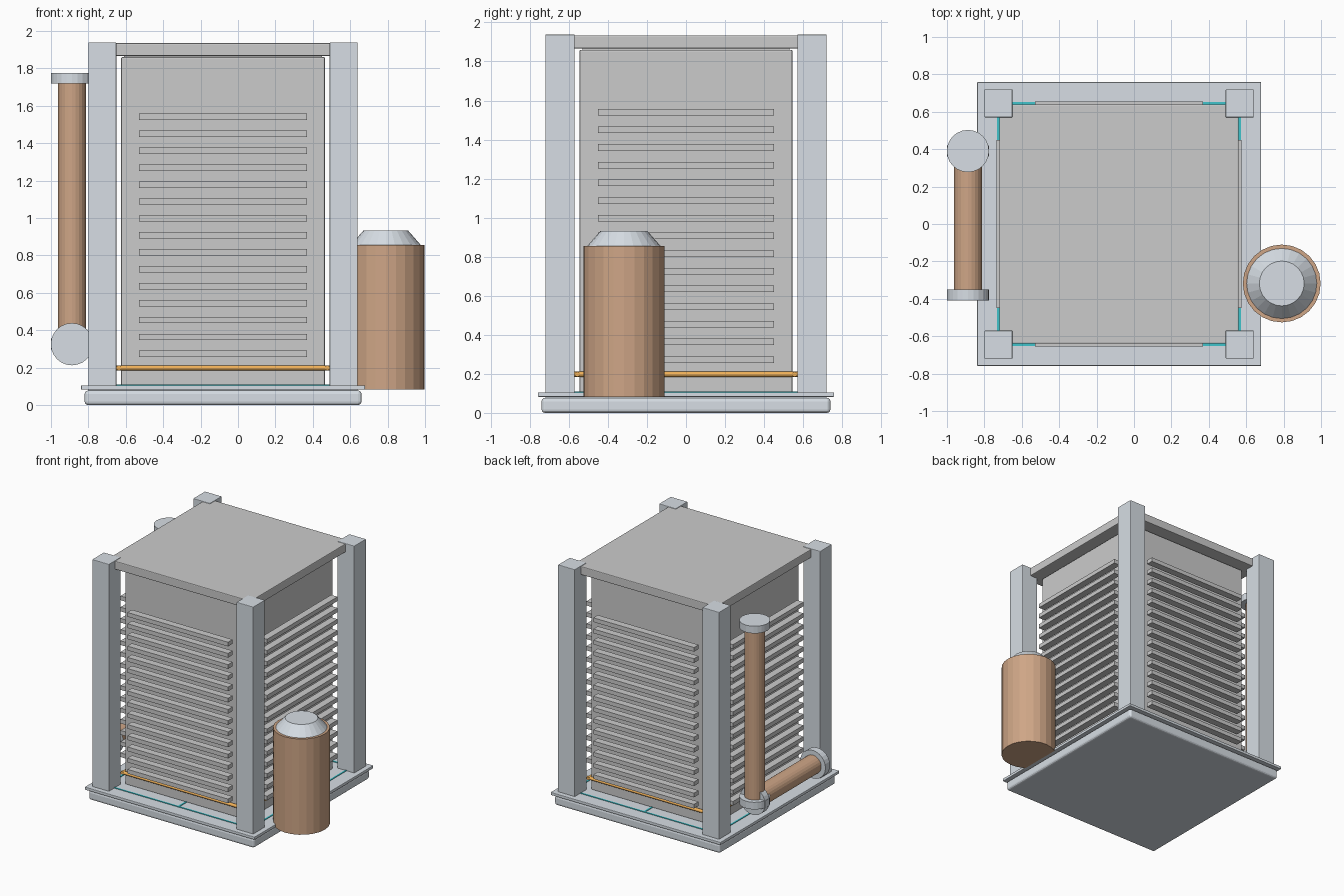
import bpy, math
from mathutils import Vector

if "Cube" in bpy.data.objects:
    bpy.data.objects.remove(bpy.data.objects["Cube"])

CX = -0.08  # tower centre in x


def material(name, rgb):
    m = bpy.data.materials.new(name)
    m.diffuse_color = (*rgb, 1)
    m.use_nodes = True
    m.node_tree.nodes["Principled BSDF"].inputs["Base Color"].default_value = m.diffuse_color
    return m


steel = material("steel", (0.68, 0.73, 0.78))
copper = material("copper", (0.62, 0.38, 0.24))
orange = material("orange", (0.9, 0.45, 0.1))
teal = material("teal", (0.05, 0.55, 0.6))


def box(name, lo, hi, mat=None, bevel=0.0, segments=2):
    lo, hi = Vector(lo), Vector(hi)
    bpy.ops.mesh.primitive_cube_add(size=1, location=(lo + hi) / 2)
    o = bpy.context.object
    o.name = name
    o.scale = hi - lo
    bpy.ops.object.transform_apply(location=False, rotation=False, scale=True)
    if bevel:
        b = o.modifiers.new("bevel", 'BEVEL')
        b.width, b.segments = bevel, segments
    if mat:
        o.data.materials.append(mat)
    return o


def rod(name, a, b, r, mat=None, sides=24, r2=None):
    a, b = Vector(a), Vector(b)
    bpy.ops.mesh.primitive_cone_add(vertices=sides, radius1=r, radius2=r if r2 is None else r2,
                                    depth=(b - a).length, location=(a + b) / 2)
    o = bpy.context.object
    o.name = name
    o.rotation_euler = (b - a).to_track_quat('Z', 'Y').to_euler()
    if mat:
        o.data.materials.append(mat)
    return o


def centred_box(name, h, z0, z1, mat=None, bevel=0.0, segments=2):
    return box(name, (CX - h, -h, z0), (CX + h, h, z1), mat, bevel, segments)


# base, lip, core and roof
centred_box("base", 0.74, 0.0, 0.077, steel, 0.018, 3)
centred_box("base_lip", 0.759, 0.082, 0.105, steel, 0.004)
centred_box("base_joint", 0.72, 0.07, 0.09, steel)
centred_box("core", 0.546, 0.1, 1.86, None, 0.008)
centred_box("roof", 0.64, 1.866, 1.934, None, 0.006)
centred_box("roof_joint", 0.53, 1.85, 1.875)

# corner posts
for sx in (-1, 1):
    for sy in (-1, 1):
        x, y = CX + sx * 0.645, sy * 0.645
        box("corner_post", (x - 0.075, y - 0.075, 0.1), (x + 0.075, y + 0.075, 1.938), steel, 0.004)

# side details, made for the front face and turned to all four sides
for k in range(4):
    side = []
    for i in range(15):
        z = 0.273 + i * 0.0905
        side.append(box("louvre_slat", (-0.45, -0.655, z - 0.017), (0.45, -0.597, z + 0.017)))
    side.append(rod("orange_band", (-0.57, -0.557, 0.198), (0.57, -0.557, 0.198), 0.013, orange, 12))
    side.append(box("floor_trace", (-0.57, -0.653, 0.1), (0.57, -0.64, 0.109), teal))
    side.append(box("floor_trace_branch", (-0.007, -0.64, 0.1), (0.007, -0.54, 0.109), teal))
    bpy.context.view_layer.update()
    turn = Vector((0, 0, 0))
    from_matrix = bpy.context.object.matrix_world.copy().Rotation(k * math.pi / 2, 4, 'Z')
    for o in side:
        m = from_matrix @ o.matrix_world
        m.translation.x += CX
        o.matrix_world = m

# tank
TX, TY = 0.79, -0.318
rod("tank_body", (TX, TY, 0.082), (TX, TY, 0.855), 0.208, copper)
rod("tank_shoulder", (TX, TY, 0.85), (TX, TY, 0.932), 0.192, steel, 24, 0.12)

# pipes with end flanges
PX, PY, PZ = -0.888, 0.39, 0.325
for name, a, b in (("upright_pipe", (PX, PY, PZ), (PX, PY, 1.747)),
                   ("level_pipe", (PX, PY, PZ), (PX, -0.38, PZ))):
    rod(name, a, b, 0.075, copper)
    d = (Vector(b) - Vector(a)).normalized() * 0.029
    for e in (a, b):
        rod(name + "_flange", Vector(e) - d, Vector(e) + d, 0.113, steel)

# smooth sides are kept faceted only where edges are sharp
for o in list(bpy.context.scene.objects):
    if o.name.startswith("orange_band"):
        for p in o.data.polygons:
            p.use_smooth = len(p.vertices) == 4
